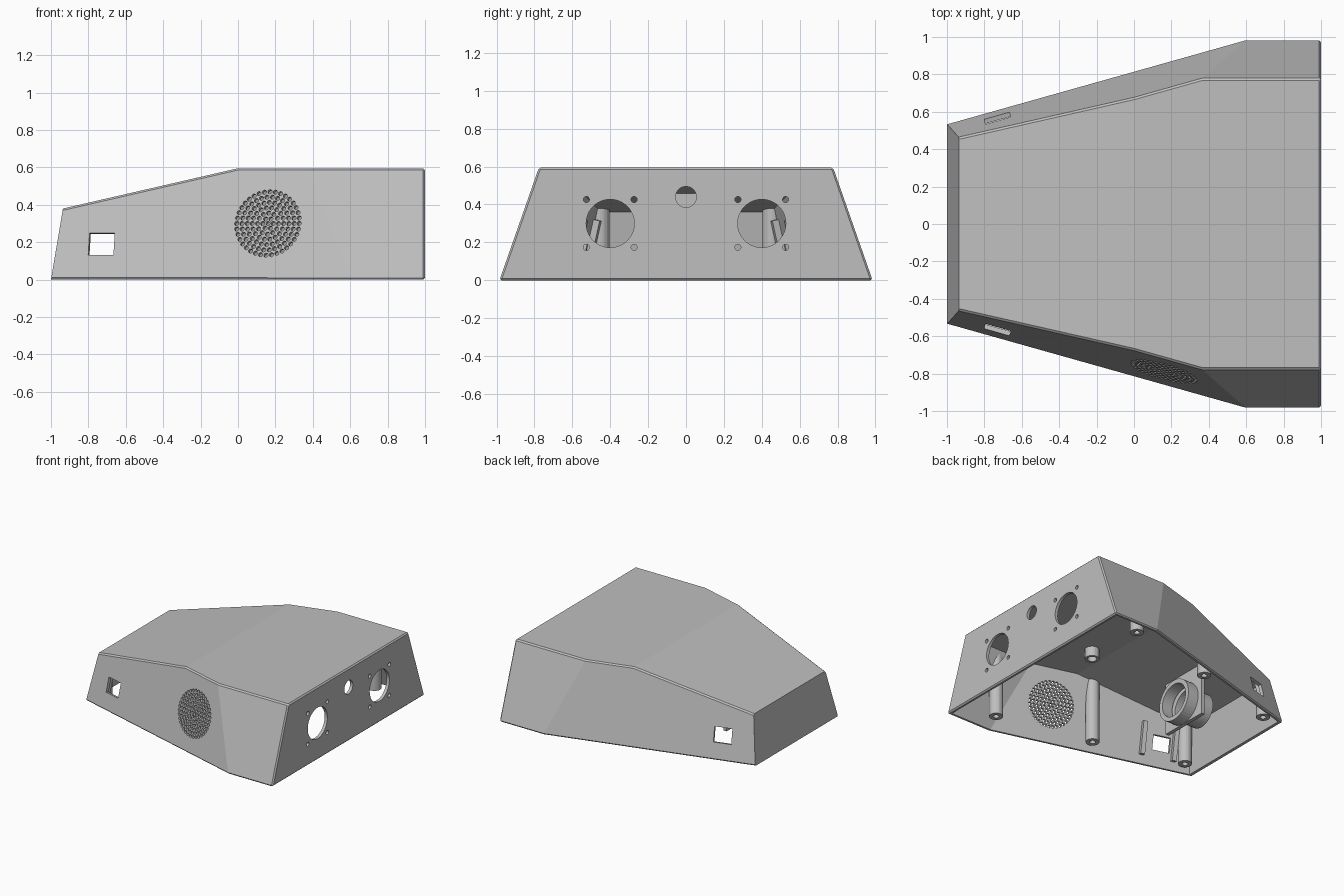
import bpy, bmesh, math
from mathutils import Matrix, Vector

if "Cube" in bpy.data.objects:
    bpy.data.objects.remove(bpy.data.objects["Cube"])

GREY = bpy.data.materials.new("matte_grey")
GREY.use_nodes = True
GREY.diffuse_color = (0.52, 0.52, 0.52, 1)
GREY.node_tree.nodes["Principled BSDF"].inputs["Base Color"].default_value = (0.52, 0.52, 0.52, 1)

# Planes (point, outward normal) that bound the wedge-shaped housing
PLANES = [((1, 0, 0), (1, 0, 0)), ((0, 0, 0.595), (0, 0, 1)),
          ((0, 0, 0.595), (-0.215, 0, 0.935)), ((-1, 0, 0), (-0.385, 0, 0.065))]
for s in (1, -1):
    PLANES.append(((1, s * 0.985, 0), (0, s * 0.6, 0.21)))
    PLANES.append(((0.6, s * 0.985, 0), (-0.27, s * 0.96, 0.228)))


def trim(bm, inset):
    """Keep only what lies inside the housing planes moved inward by inset."""
    for point, normal in PLANES:
        n = Vector(normal).normalized()
        geom = bm.verts[:] + bm.edges[:] + bm.faces[:]
        cut = bmesh.ops.bisect_plane(bm, geom=geom, plane_co=Vector(point) - n * inset,
                                     plane_no=n, clear_outer=True, dist=1e-5)
        edges = [e for e in cut["geom_cut"] if isinstance(e, bmesh.types.BMEdge)]
        if edges:
            bmesh.ops.holes_fill(bm, edges=[e for e in edges if e.is_boundary], sides=0)
    bmesh.ops.recalc_face_normals(bm, faces=bm.faces[:])


def finish(bm, name):
    mesh = bpy.data.meshes.new(name)
    bmesh.ops.recalc_face_normals(bm, faces=bm.faces[:])
    bm.to_mesh(mesh)
    bm.free()
    mesh.materials.append(GREY)
    obj = bpy.data.objects.new(name, mesh)
    bpy.context.scene.collection.objects.link(obj)
    return obj


def box(bm, size, matrix):
    bmesh.ops.create_cube(bm, size=1, matrix=matrix @ Matrix.Diagonal((*size, 1)))


def cylinder(bm, r, depth, matrix, sides=32):
    bmesh.ops.create_cone(bm, cap_ends=True, segments=sides, radius1=r, radius2=r,
                          depth=depth, matrix=matrix)


def subtract(obj, cutter):
    mod = obj.modifiers.new("cut", "BOOLEAN")
    mod.operation = "DIFFERENCE"
    mod.solver = "EXACT"
    mod.object = cutter
    bpy.context.view_layer.objects.active = obj
    bpy.ops.object.modifier_apply(modifier=mod.name)
    bpy.data.objects.remove(cutter)


def wall_frame(x, z, s):
    """Frame on a tapering side wall: local z points out, local x along the wall."""
    n = Vector((-0.27, s * 0.96, 0.228)).normalized()
    t = Vector((0.96, s * 0.27, 0)).normalized()
    u = n.cross(t)
    y = s * (0.985 - 0.281 * (0.6 - x) - 0.2375 * z)
    m = Matrix((t, u, n)).transposed().to_4x4()
    m.translation = (x, y, z)
    return m


def along_x(x, y, z):
    return Matrix.Translation((x, y, z)) @ Matrix.Rotation(math.pi / 2, 4, "Y")


# Housing: outer wedge with fine chamfers, hollowed from below
def wedge(bottom, inset):
    bm = bmesh.new()
    box(bm, (4, 4, 2), Matrix.Translation((0, 0, bottom + 1)))
    trim(bm, inset)
    return bm


outer = wedge(0, 0)
edges = [e for e in outer.edges if e.calc_face_angle(0) > 0.6
         and (e.verts[0].co.x + e.verts[1].co.x) / 2 > -0.9]
bmesh.ops.bevel(outer, geom=edges, offset=0.01, segments=1, affect="EDGES", clamp_overlap=True)
housing = finish(outer, "housing")
subtract(housing, finish(wedge(-0.1, 0.025), "cavity_cutter"))

# Openings in the end panel: two round ports with screw holes and one small port
holes = bmesh.new()
for y in (-0.4, 0.4):
    cylinder(holes, 0.127, 0.2, along_x(1, y, 0.3), 48)
    for dy in (-0.126, 0.126):
        for dz in (-0.126, 0.126):
            cylinder(holes, 0.016, 0.2, along_x(1, y + dy, 0.3 + dz), 16)
cylinder(holes, 0.055, 0.2, along_x(1, 0, 0.44))

# Side windows
for s in (1, -1):
    box(holes, (0.14, 0.12, 0.16), wall_frame(-0.73, 0.19, s))

# Speaker grille: concentric rings of small holes on the front wall
grille = wall_frame(0.16, 0.3, -1)
for ring in range(7):
    for k in range(max(1, 6 * ring)):
        a = math.tau * k / max(1, 6 * ring)
        spot = Matrix.Translation((0.029 * ring * math.cos(a), 0.029 * ring * math.sin(a), 0))
        cylinder(holes, 0.0115, 0.16, grille @ spot, 12)
subtract(housing, finish(holes, "opening_cutter"))

# Screw posts with blind holes, merged into the roof and walls
for label, x, y in (("rear", 0.66, 0.82), ("middle", -0.14, 0.65), ("nose", -0.88, 0.455)):
    for side, s in (("left", 1), ("right", -1)):
        bm = bmesh.new()
        cylinder(bm, 0.052, 0.68, Matrix.Translation((x, s * y, 0.37)), 24)
        cap = min(bm.faces, key=lambda f: f.calc_center_median().z)
        bmesh.ops.inset_individual(bm, faces=[cap], thickness=0.03)
        bmesh.ops.inset_individual(bm, faces=[cap], thickness=0.001, depth=-0.12)
        trim(bm, 0.012)
        finish(bm, f"{label}_post_{side}")

# Guide rails either side of each window
for side, s in (("left", 1), ("right", -1)):
    for i, x in enumerate((-0.58, -0.83)):
        bm = bmesh.new()
        box(bm, (0.035, 0.26, 0.12), wall_frame(x, 0.2, s))
        trim(bm, 0.012)
        finish(bm, f"guide_rail_{side}_{i + 1}")

# Hanging bracket with a round collar
bm = bmesh.new()
box(bm, (0.03, 0.42, 0.6), Matrix.Translation((-0.5, 0, 0.33)))
cylinder(bm, 0.17, 0.1, along_x(-0.44, 0, 0.2), 40)
trim(bm, 0.012)
bracket = finish(bm, "ring_bracket")
bm = bmesh.new()
cylinder(bm, 0.135, 0.4, along_x(-0.46, 0, 0.2), 40)
subtract(bracket, finish(bm, "ring_cutter"))

# Short boss under the roof
bm = bmesh.new()
cylinder(bm, 0.055, 0.1, Matrix.Translation((0.15, -0.31, 0.54)), 24)
cap = min(bm.faces, key=lambda f: f.calc_center_median().z)
bmesh.ops.inset_individual(bm, faces=[cap], thickness=0.02)
bmesh.ops.inset_individual(bm, faces=[cap], thickness=0.001, depth=-0.06)
finish(bm, "roof_boss")
